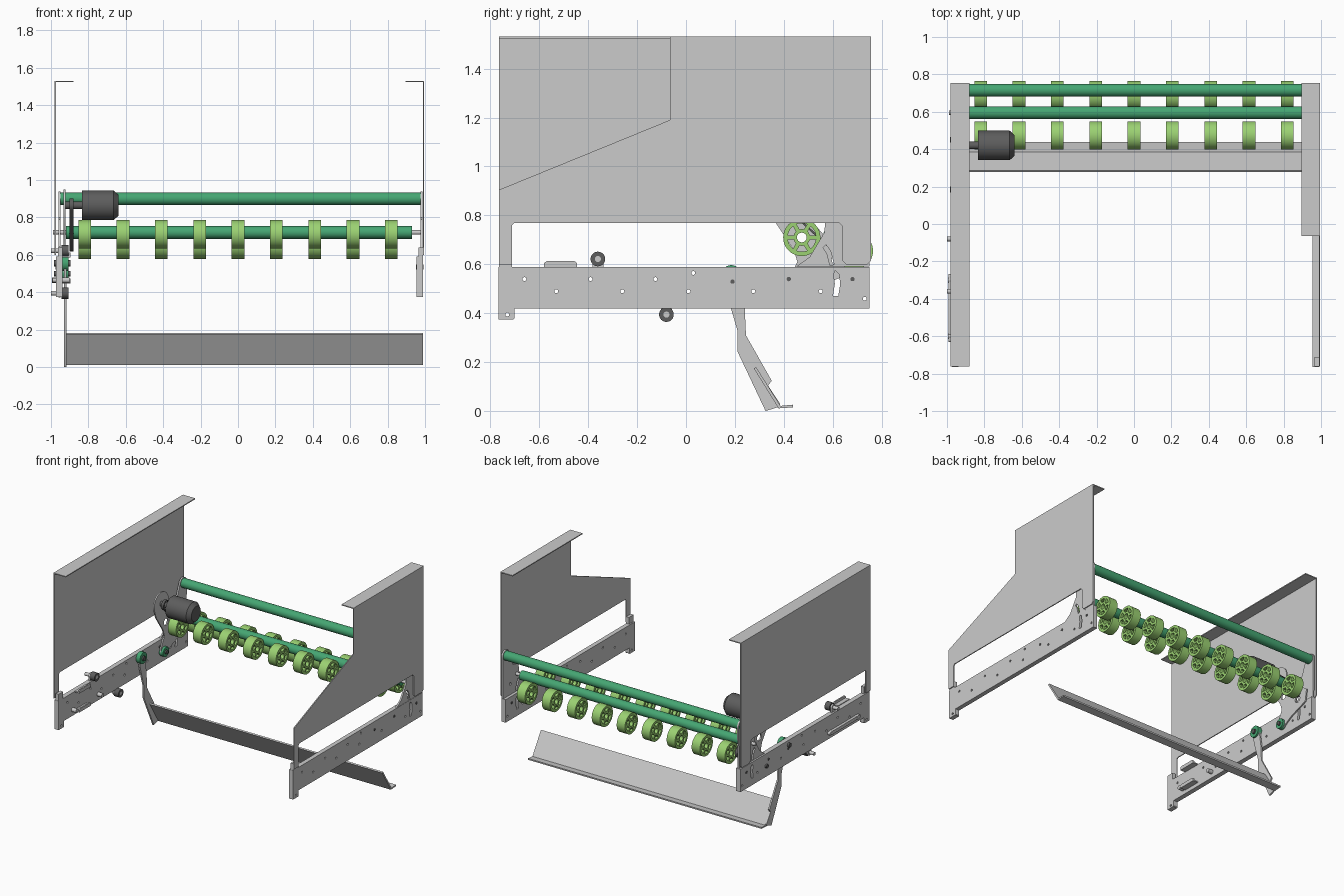
import bpy, bmesh
from math import sin, cos, radians, pi, atan2, degrees
from mathutils import Matrix

if "Cube" in bpy.data.objects:
    bpy.data.objects.remove(bpy.data.objects["Cube"])

def material(name, rgb):
    m = bpy.data.materials.new(name)
    m.diffuse_color = (*rgb, 1)
    m.use_nodes = True
    m.node_tree.nodes["Principled BSDF"].inputs["Base Color"].default_value = m.diffuse_color
    return m

GREEN = material("roller_green", (0.06, 0.38, 0.17))
LIME = material("wheel_green", (0.33, 0.64, 0.17))
DARK = material("dark_grey", (0.11, 0.11, 0.11))

# maps a flat (y, z) drawing onto the world, with thickness along x
SIDE = Matrix(((0, 0, 1, 0), (1, 0, 0, 0), (0, 1, 0, 0), (0, 0, 0, 1)))

def add(name, mesh, mat=None):
    ob = bpy.data.objects.new(name, mesh)
    bpy.context.collection.objects.link(ob)
    if mat and not mesh.materials:
        mesh.materials.append(mat)
    return ob

def arc(cy, cz, r, a0=0, a1=360, n=16):
    m = n if abs(a1 - a0) == 360 else n - 1
    return [(cy + r * cos(radians(a0 + (a1 - a0) * i / m)),
             cz + r * sin(radians(a0 + (a1 - a0) * i / m))) for i in range(n)]

def capsule(a, b, r, n=12):
    t = degrees(atan2(b[1] - a[1], b[0] - a[0]))
    return arc(*b, r, t - 90, t + 90, n) + arc(*a, r, t + 90, t + 270, n)

def plate(name, x0, x1, outline, holes=(), mat=None):
    """Side profile in (y, z) with holes, extruded from x0 to x1."""
    cu = bpy.data.curves.new(name, 'CURVE')
    cu.dimensions, cu.fill_mode, cu.extrude = '2D', 'BOTH', abs(x1 - x0) / 2
    for pts in [outline, *holes]:
        s = cu.splines.new('POLY')
        s.points.add(len(pts) - 1)
        for p, (y, z) in zip(s.points, pts):
            p.co = (y, z, 0, 1)
        s.use_cyclic_u = True
    tmp = bpy.data.objects.new(name + "_curve", cu)
    bpy.context.collection.objects.link(tmp)
    dg = bpy.context.evaluated_depsgraph_get()
    mesh = bpy.data.meshes.new_from_object(tmp.evaluated_get(dg))
    bpy.data.objects.remove(tmp)
    bm = bmesh.new()
    bm.from_mesh(mesh)
    bmesh.ops.remove_doubles(bm, verts=bm.verts, dist=1e-5)
    bmesh.ops.transform(bm, matrix=Matrix.Translation(((x0 + x1) / 2, 0, 0)) @ SIDE, verts=bm.verts)
    bmesh.ops.recalc_face_normals(bm, faces=bm.faces)
    bm.to_mesh(mesh)
    bm.free()
    return add(name, mesh, mat)

def rod(name, x0, x1, y, z, r, mat=None, r2=None, n=32):
    """Cylinder or cone along x."""
    bm = bmesh.new()
    bmesh.ops.create_cone(bm, cap_ends=True, segments=n, radius1=r,
                          radius2=r if r2 is None else r2, depth=x1 - x0,
                          matrix=Matrix.Translation(((x0 + x1) / 2, y, z)) @ Matrix.Rotation(pi / 2, 4, 'Y'))
    mesh = bpy.data.meshes.new(name)
    bm.to_mesh(mesh)
    bm.free()
    return add(name, mesh, mat)

def rect(y0, y1, z0, z1):
    return [(y0, z0), (y1, z0), (y1, z1), (y0, z1)]

# side panels with an opening along the bottom and a flange on top
opening = [(.755, .615), (.74, .6), (.655, .6), (.64, .615), (.64, .755), (.625, .77),
           (-.70, .77), (-.71, .76), (-.71, .6), (-.763, .6)]
plate("left_panel", -.98, -.973, opening + [(-.763, 1.53), (.755, 1.53)])
plate("right_panel", .988, .995, opening + [(-.763, .905), (-.065, 1.19), (-.065, 1.53), (.755, 1.53)])
plate("left_top_flange", -.98, -.88, rect(-.763, .755, 1.523, 1.53))
plate("right_top_flange", .895, .995, rect(-.065, .755, 1.523, 1.53))

# lower rails, roller brackets and corner ties on both sides
rail = [(-.765, .375), (-.705, .375), (-.70, .38), (-.70, .42), (.75, .42), (.75, .59), (-.765, .59)]
hole_at = [(-.66, .54), (-.53, .49), (-.39, .54), (-.26, .49), (-.125, .54), (.01, .49), (.03, .565),
           (.275, .49), (.55, .49), (.73, .46), (-.73, .395)]
slot = [(.60, .47), (.622, .47), (.63, .52), (.625, .56), (.61, .575), (.603, .56), (.608, .52)]
bracket = [(.45, .591), (.75, .591), (.752, .70)] + arc(.715, .90, .04, -10, 165, 14) + \
          [(.635, .80), (.57, .79), (.565, .73), (.505, .63)]
holes = [arc(y, z, .008, n=10) for y, z in hole_at]
slot_up = [(.588, .595), (.605, .60), (.59, .655), (.572, .68), (.56, .668), (.576, .645)]
for side, x0, x1 in (("left", -.972, -.937), ("right", .955, .988)):
    plate(side + "_rail", x0, x1, rail, holes + [slot])
    bx = x0 + .012 if side == "left" else x0 + .02
    plate(side + "_roller_bracket", bx, bx + .012, bracket, [slot_up, arc(.665, .67, .01, n=10)])
    plate(side + "_front_tie", x0 + .01, x1, rect(-.763, -.71, .59, .64))
    for y, z in ((.19, .53), (.42, .54), (.68, .54)):
        rod(side + "_rail_bolt", x0 - .004, x1 + .004, y, z, .009, DARK, n=12)

# long rollers
rod("upper_roller", -.96, .975, .715, .90, .034, GREEN)
rod("lower_roller", -.92, .93, .595, .72, .034, GREEN)
rod("lower_roller_axle", -.99, .985, .595, .72, .012)

# two rows of spoked wheels, nine in each row
wheel_holes = [arc(0, 0, .02, n=16)]
for i in range(6):
    a = i * 60
    wheel_holes.append(arc(0, 0, .058, a + 8, a + 52, 7) + arc(0, 0, .034, a + 45, a + 15, 5))
wheel = plate("wheel", -.034, .034, arc(0, 0, .076, n=40), wheel_holes, LIME)
wheel_mesh = wheel.data
bpy.data.objects.remove(wheel)
for row, y, z in (("front", .473, .71), ("rear", .688, .655)):
    for i in range(9):
        add(row + "_wheel", wheel_mesh).location = (-.82 + .205 * i, y, z)

# drive motor with shaft, belt and mounting plate
rod("motor_body", -.835, -.665, .42, .865, .079, DARK)
rod("motor_end_cap", -.665, -.638, .42, .865, .079, DARK, .055)
rod("motor_shaft", -.93, -.835, .42, .865, .02, DARK)
plate("drive_belt", -.90, -.88, capsule((.42, .865), (.65, .655), .036),
      [capsule((.42, .865), (.65, .655), .028)], DARK)
rod("driven_pulley", -.90, -.88, .65, .655, .026, DARK)
mount = arc(.42, .865, .085, 0, 200, 18) + [(.36, .78), (.40, .72), (.44, .66), (.455, .61), (.415, .53)] + \
        arc(.45, .50, .036, 170, 300, 8) + [(.56, .52), (.70, .57), (.715, .66), (.66, .70), (.58, .70), (.52, .77)]
plate("motor_mount", -.932, -.922, mount, [arc(.473, .71, .025), arc(.62, .62, .025)])

# green pivot hubs
for name, y, z, r in (("arm_pivot", .185, .555, .042), ("mount_pivot", .45, .50, .036)):
    plate(name, -.937, -.905, arc(y, z, r, n=28), [arc(y, z, r * .45)], GREEN)
    rod(name + "_pin", -.985, -.895, y, z, r * .4, DARK, n=16)

# swinging arm carrying the bent bottom sheet
arm = arc(.185, .555, .036, 0, 180, 10) + [(.175, .45), (.21, .33), (.21, .245), (.325, .001), (.38, .018),
      (.385, .03), (.335, .105), (.35, .125), (.245, .31), (.24, .42)]
plate("swing_arm", -.93, -.918, arm)
plate("bottom_sheet", -.925, .99, [(.277, .175), (.378, .012), (.437, .016), (.438, .027), (.386, .022), (.286, .181)])

# idler pulleys on the left rail
for y, z in ((-.36, .622), (-.08, .395)):
    plate("idler_pulley", -.945, -.905, arc(y, z, .03, n=24), [arc(y, z, .012, n=16)], DARK)
    rod("idler_pin", -1.0, -.905, y, z, .0125, n=16)
plate("upper_idler_tab", -.96, -.948, capsule((-.36, .622), (-.36, .57), .022))
plate("lower_idler_tab", -.96, -.948, capsule((-.08, .395), (-.08, .44), .022))

# small guide handles and the outer rod on the left rail
for z in (.595, .455):
    plate("guide_handle", -.937, -.895, rect(-.58, -.445, z - .008, z) )
    plate("guide_handle_lip", -.905, -.895,
          [(-.58, z), (-.445, z), (-.445, z + .01), (-.455, z + .018), (-.57, z + .018), (-.58, z + .01)])
plate("outer_rod", -.993, -.973, capsule((-.62, .465), (-.28, .465), .012))
for y in (-.60, -.30):
    rod("rod_stud", -.995, -.90, y, .465, .015, n=16)

# smooth the round surfaces, keep edges sharp
bpy.ops.object.select_all(action='SELECT')
bpy.context.view_layer.objects.active = bpy.context.scene.objects["upper_roller"]
bpy.ops.object.shade_smooth_by_angle(angle=radians(30))
